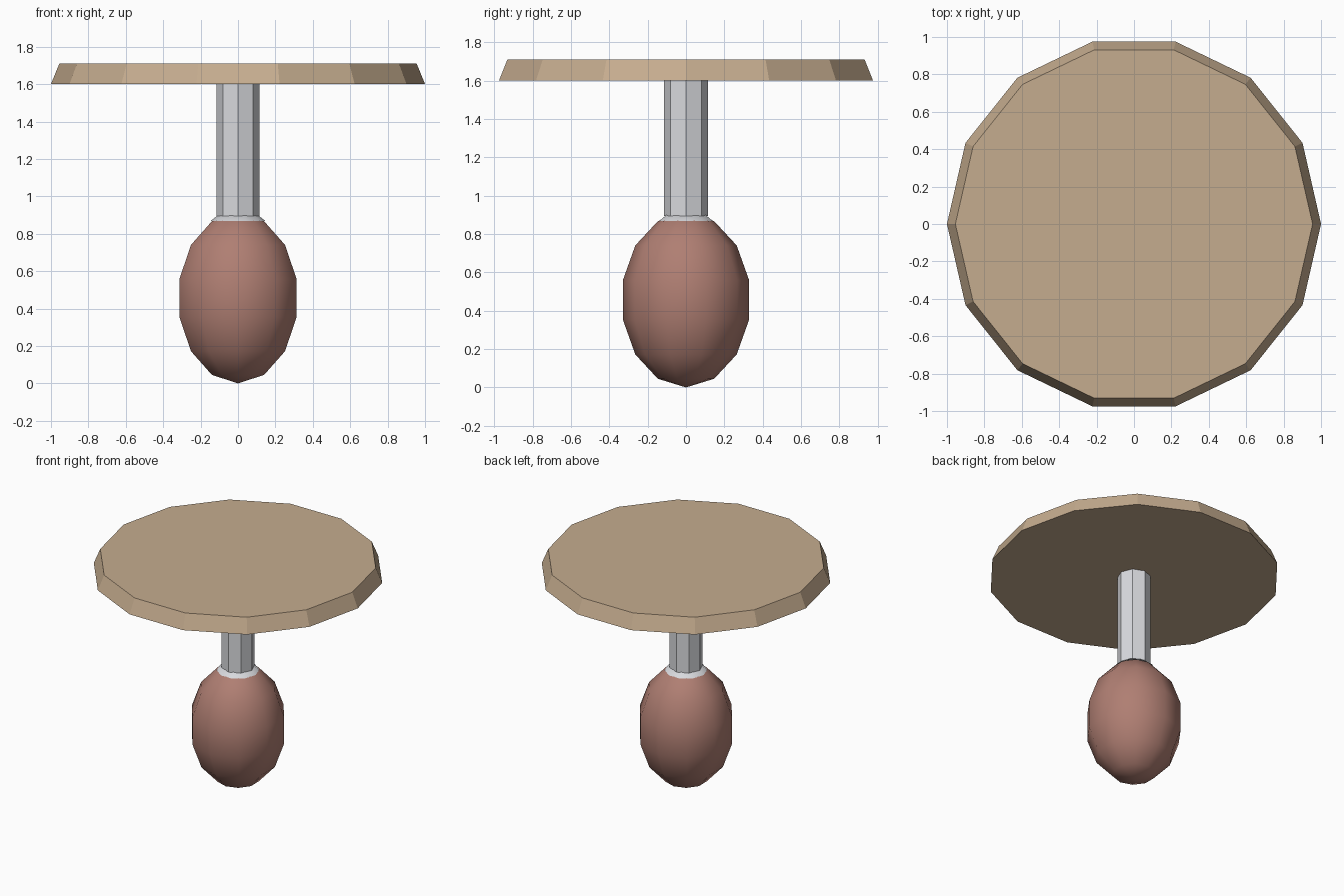
import bpy

cube = bpy.data.objects.get("Cube")
if cube:
    bpy.data.objects.remove(cube, do_unlink=True)


def make_material(name, rgb):
    mat = bpy.data.materials.new(name)
    mat.use_nodes = True
    color = (*rgb, 1.0)
    mat.diffuse_color = color
    mat.node_tree.nodes["Principled BSDF"].inputs["Base Color"].default_value = color
    return mat


def finish(name, mat, smooth=False):
    obj = bpy.context.object
    obj.name = name
    obj.data.materials.append(mat)
    for poly in obj.data.polygons:
        poly.use_smooth = smooth
    return obj


def frustum(name, mat, sides, r_bottom, r_top, z_bottom, z_top, turn=0.0):
    """Faceted upright prism or cone section between two heights."""
    bpy.ops.mesh.primitive_cone_add(
        vertices=sides, radius1=r_bottom, radius2=r_top, depth=z_top - z_bottom,
        location=(0, 0, (z_bottom + z_top) / 2), rotation=(0, 0, turn))
    return finish(name, mat)


HALF_PI = 1.570796
tan = make_material("tan", (0.56, 0.415, 0.275))
metal = make_material("light grey metal", (0.69, 0.70, 0.73))
brick = make_material("dusty red", (0.43, 0.21, 0.17))

# Broad bevelled disc on top
frustum("top_disc", tan, 14, 1.0, 0.955, 1.6, 1.71, HALF_PI)

# Octagonal post
frustum("post", metal, 8, 0.115, 0.115, 0.895, 1.6)

# Collar between post and bulb
collar = frustum("collar", metal, 10, 0.147, 0.108, 0.868, 0.898, HALF_PI)
bpy.ops.object.shade_smooth_by_angle(angle=0.7)

# Egg-shaped bulb
bpy.ops.mesh.primitive_uv_sphere_add(segments=10, ring_count=7, radius=1.0,
                                     location=(0, 0, 0.456))
bpy.context.object.scale = (0.338, 0.338, 0.456)
finish("bulb", brick, smooth=True)
